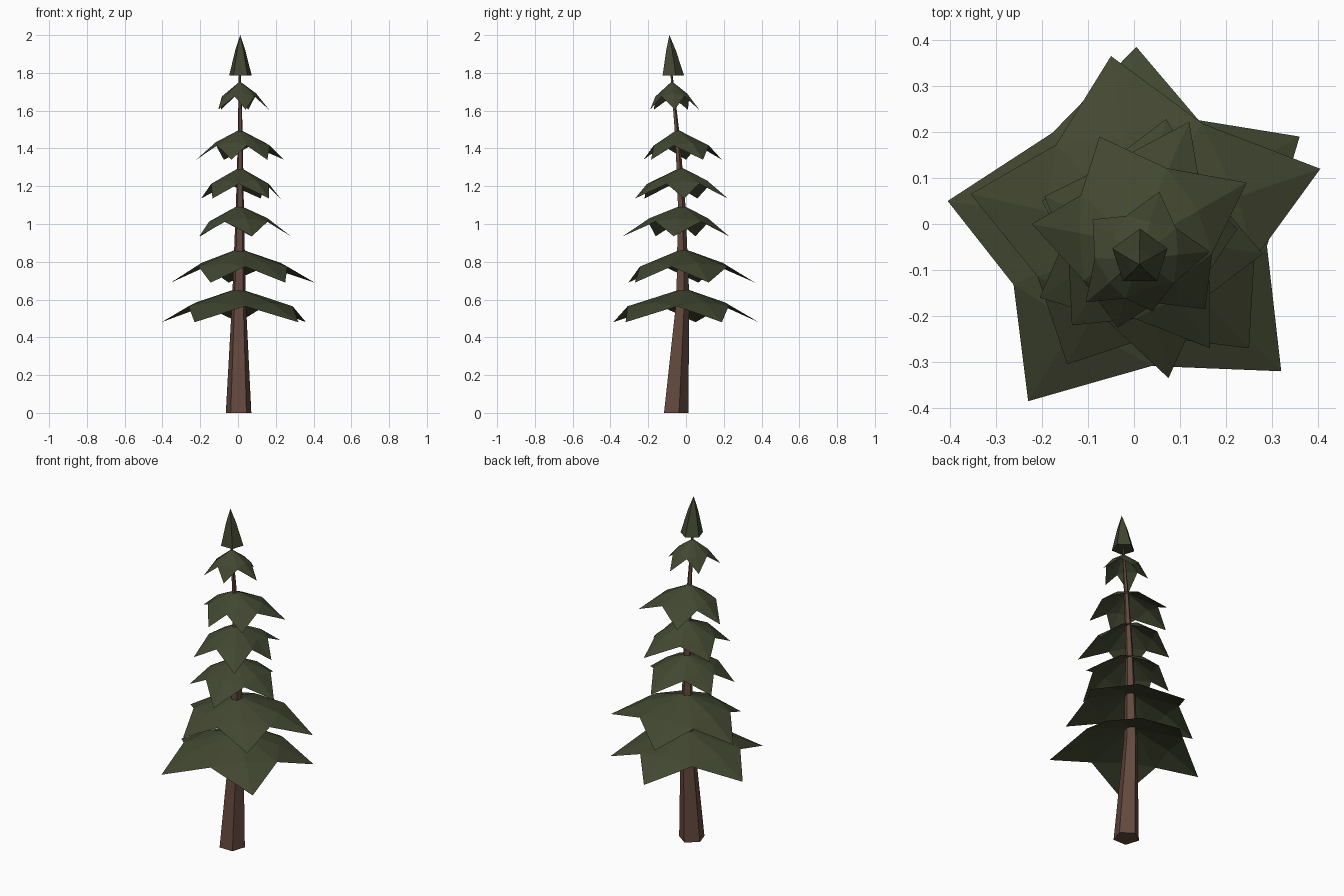
import bpy
import math
from mathutils import Vector

if "Cube" in bpy.data.objects:
    bpy.data.objects.remove(bpy.data.objects["Cube"])


def material(name, rgb):
    m = bpy.data.materials.new(name)
    m.diffuse_color = (*rgb, 1.0)
    m.use_nodes = True
    m.node_tree.nodes["Principled BSDF"].inputs["Base Color"].default_value = m.diffuse_color
    return m


BARK = material("bark_brown", (0.127, 0.067, 0.048))
NEEDLES = material("needle_green", (0.054, 0.063, 0.030))


def add_mesh(name, verts, faces, mat):
    me = bpy.data.meshes.new(name)
    me.from_pydata(verts, [], faces)
    me.materials.append(mat)
    me.update()
    ob = bpy.data.objects.new(name, me)
    bpy.context.collection.objects.link(ob)
    return ob


def five_sided_tube(name, rings, mat, apex=None):
    """Loft pentagons (x, y, z, radius); end in an apex point or a flat cap."""
    verts, faces = [], [tuple(range(4, -1, -1))]
    for x, y, z, r in rings:
        for i in range(5):
            a = math.radians(90 + 72 * i)
            verts.append((x + r * math.cos(a), y + r * math.sin(a), z))
    for k in range(len(rings) - 1):
        for i in range(5):
            j = (i + 1) % 5
            faces.append((5 * k + i, 5 * k + j, 5 * k + 5 + j, 5 * k + 5 + i))
    top = 5 * (len(rings) - 1)
    if apex:
        verts.append(apex)
        faces += [(top + i, top + (i + 1) % 5, top + 5) for i in range(5)]
    else:
        faces.append(tuple(range(top, top + 5)))
    return add_mesh(name, verts, faces, mat)


def branch_layer(name, apex, tip_z, tips):
    """Drooping five-pointed star: every leaf has a bent ridge, notches between."""
    c = Vector(apex)
    drop = c.z - tip_z
    tips = sorted((Vector((x, y, tip_z)) for x, y in tips),
                  key=lambda t: math.atan2(t.y - c.y, t.x - c.x))
    n = len(tips)
    verts = [c]
    for i, t in enumerate(tips):
        u = tips[(i + 1) % n]
        d, e = t - c, u - c
        a0 = math.atan2(d.y, d.x)
        a1 = math.atan2(e.y, e.x)
        if a1 < a0:
            a1 += 2 * math.pi
        a = (a0 + a1) / 2
        r = 0.68 * (d.xy.length + e.xy.length) / 2
        mid = c + d * 0.55
        mid.z = c.z - 0.42 * drop
        notch = c + Vector((r * math.cos(a), r * math.sin(a), -0.53 * drop))
        verts += [t, mid, notch]
    faces = []
    for i in range(n):
        t, m, right = 1 + 3 * i, 2 + 3 * i, 3 + 3 * i
        left = 3 + 3 * ((i - 1) % n)
        faces += [(0, left, m), (0, m, right), (left, t, m), (m, t, right)]
    return add_mesh(name, verts, faces, NEEDLES)


# Leaning, tapering trunk
five_sided_tube("trunk", [
    (0.003, -0.059, 0.0, 0.071),
    (0.005, -0.020, 0.60, 0.038),
    (0.010, -0.025, 1.10, 0.022),
    (0.012, -0.045, 1.45, 0.014),
    (0.010, -0.078, 1.80, 0.006)], BARK)

# Branch layers from the bottom up: apex, tip height, tip positions
LAYERS = [
    ((0.0, -0.01, 0.66), 0.48,
     [(-0.405, 0.05), (-0.23, -0.385), (0.32, -0.32), (0.36, 0.19), (0.005, 0.385)]),
    ((0.005, -0.015, 0.87), 0.69,
     [(0.405, 0.12), (-0.05, 0.365), (-0.355, 0.065), (-0.145, -0.305), (0.25, -0.27)]),
    ((0.005, -0.02, 1.10), 0.935,
     [(0.075, -0.335), (0.28, -0.065), (0.07, 0.228), (-0.2, 0.05), (-0.205, -0.16)]),
    ((0.01, -0.025, 1.30), 1.135,
     [(0.165, -0.27), (0.225, -0.01), (0.12, 0.222), (-0.195, 0.06), (-0.135, -0.22)]),
    ((0.01, -0.045, 1.50), 1.34,
     [(0.245, 0.09), (-0.075, 0.19), (-0.222, 0.0), (-0.035, -0.225), (0.155, -0.185)]),
    ((0.01, -0.075, 1.755), 1.605,
     [(0.165, -0.06), (0.055, 0.07), (-0.09, 0.01), (-0.105, -0.17), (0.04, -0.19)]),
]
for k, (apex, tip_z, tips) in enumerate(LAYERS):
    branch_layer(f"branch_layer_{k + 1}", apex, tip_z, tips)

# Closed pointed crown
five_sided_tube("crown", [
    (0.013, -0.073, 1.785, 0.063),
    (0.012, -0.082, 1.92, 0.028)], NEEDLES, apex=(0.012, -0.088, 2.0))
